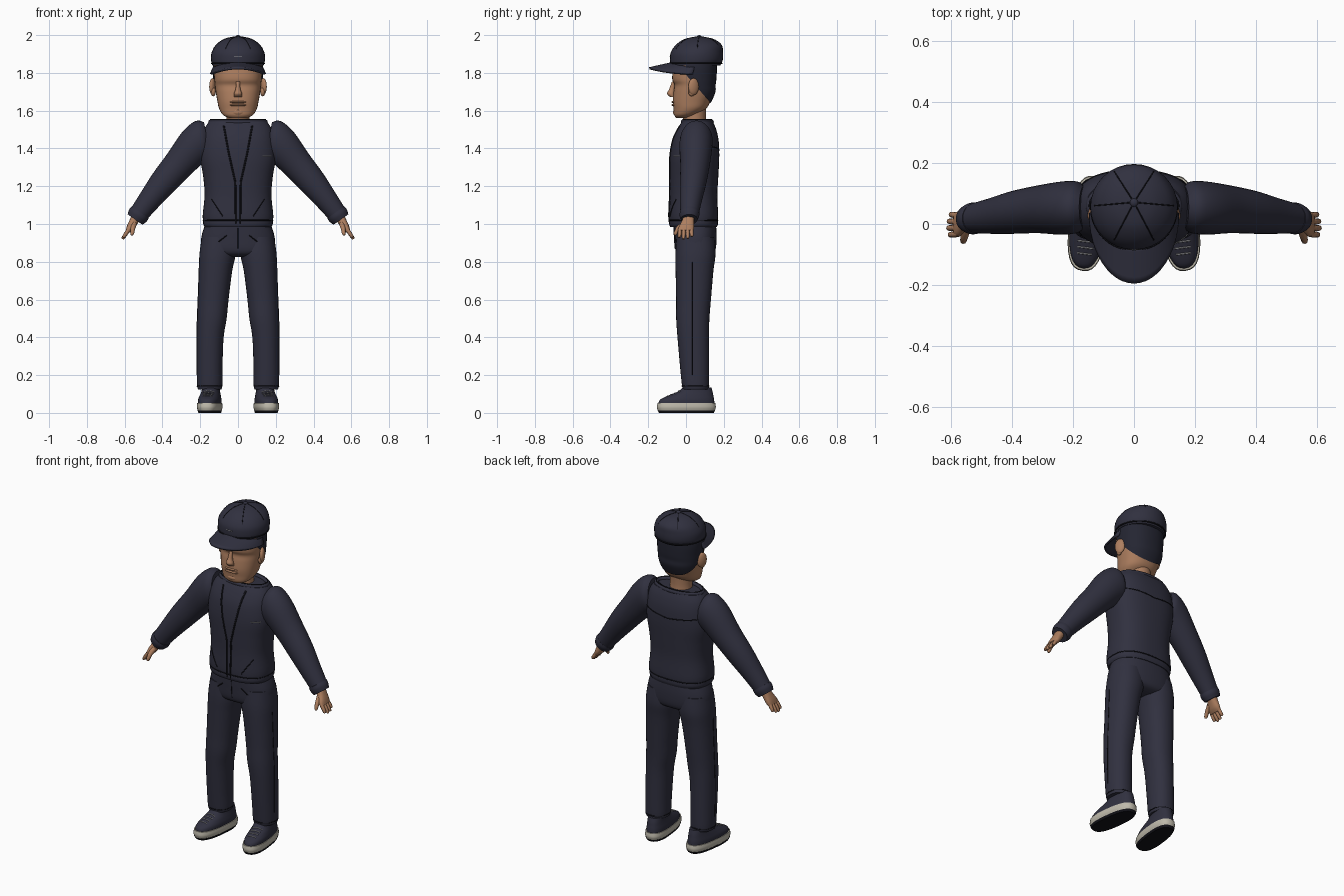
import bpy, bmesh, math
from math import sin, cos, pi, radians
from mathutils import Matrix, Vector
from mathutils.bvhtree import BVHTree

if "Cube" in bpy.data.objects:
    bpy.data.objects.remove(bpy.data.objects["Cube"])


def material(name, rgb):
    m = bpy.data.materials.new(name)
    m.use_nodes = True
    m.diffuse_color = (*rgb, 1)
    m.node_tree.nodes["Principled BSDF"].inputs["Base Color"].default_value = (*rgb, 1)
    return m


NAVY = material("navy cloth", (.03, .03, .05))
HAIR = material("dark hair", (.018, .019, .032))
TRIM = material("black trim", (.006, .006, .009))
SKIN = material("skin", (.42, .21, .115))
SOLE = material("off white rubber", (.52, .49, .41))
LACE = material("grey thread", (.25, .25, .26))
made = []


def finish(name, bm, mat):
    bmesh.ops.recalc_face_normals(bm, faces=bm.faces)
    me = bpy.data.meshes.new(name)
    bm.to_mesh(me)
    bm.free()
    me.materials.append(mat)
    ob = bpy.data.objects.new(name, me)
    bpy.context.collection.objects.link(ob)
    made.append(ob)
    return ob


def spline(rows, steps):
    """Smooth interpolation through the rows."""
    out = []
    for i in range(len(rows) - 1):
        p0, p1, p2 = rows[max(i - 1, 0)], rows[i], rows[i + 1]
        p3 = rows[min(i + 2, len(rows) - 1)]
        for k in range(steps):
            t = k / steps
            out.append([.5 * (2 * b + (c - a) * t + (2 * a - 5 * b + 4 * c - d) * t * t
                              + (3 * b - a - 3 * c + d) * t ** 3)
                        for a, b, c, d in zip(p0, p1, p2, p3)])
    return out + [list(rows[-1])]


def loft(name, rows, mat, s=1, power=2.0, sides=32, steps=5, clip=()):
    """Rows are centre x, y, z, radius x, radius y, tilt in degrees."""
    bm = bmesh.new()
    rings = []
    for x, y, z, a, b, tilt in spline([(*r, 0)[:6] for r in rows], steps):
        t, ring = radians(tilt), []
        for k in range(sides):
            c, d = cos(2 * pi * k / sides), sin(2 * pi * k / sides)
            u = a * math.copysign(abs(c) ** (2 / power), c)
            v = b * math.copysign(abs(d) ** (2 / power), d)
            ring.append(bm.verts.new((s * (x + u * cos(t)), y + v, z + u * sin(t))))
        rings.append(ring)
    for r, q in zip(rings, rings[1:]):
        for k in range(sides):
            j = (k + 1) % sides
            bm.faces.new((r[k], r[j], q[j], q[k]))
    bm.faces.new(rings[0])
    bm.faces.new(rings[-1])
    for co, no in clip:
        bmesh.ops.bisect_plane(bm, geom=bm.verts[:] + bm.edges[:] + bm.faces[:],
                               plane_co=co, plane_no=no, clear_inner=True)
    return finish(name, bm, mat)


def ball(name, loc, scale, mat, turn=0):
    bm = bmesh.new()
    bmesh.ops.create_uvsphere(bm, u_segments=20, v_segments=12, radius=1)
    bm.transform(Matrix.Translation(loc) @ Matrix.Rotation(turn, 4, 'Z')
                 @ Matrix.Diagonal((*scale, 1)))
    return finish(name, bm, mat)


def tube(name, pts, r, mat, cyclic=False, tips=None):
    cu = bpy.data.curves.new(name, 'CURVE')
    cu.dimensions = '3D'
    cu.bevel_depth, cu.bevel_resolution, cu.use_fill_caps = r, 2, True
    sp = cu.splines.new('POLY')
    sp.points.add(len(pts) - 1)
    for i, p in enumerate(pts):
        sp.points[i].co = (*p, 1)
        if tips:
            sp.points[i].radius = tips[i]
    sp.use_cyclic_u = cyclic
    cu.materials.append(mat)
    ob = bpy.data.objects.new(name, cu)
    bpy.context.collection.objects.link(ob)
    return ob


def seam(name, target, pts, aim, mat=TRIM, r=.003, n=8):
    """Lay a thin cord on a surface, found by casting along aim."""
    bm = bmesh.new()
    bm.from_mesh(target.data)
    tree, aim, hits = BVHTree.FromBMesh(bm), Vector(aim), []
    bm.free()
    for p, q in zip(pts, pts[1:]):
        for k in range(n + 1):
            o = Vector(p).lerp(Vector(q), k / n)
            hit = tree.ray_cast(o - aim, aim)[0]
            if hit:
                hits.append(hit)
    if len(hits) > 1:
        tube(name, hits, r, mat)


# Head, neck and hair
HEAD = [(0, -.022, 1.562, .05, .03), (0, -.005, 1.578, .08, .058), (0, .02, 1.61, .1, .086),
        (0, .03, 1.65, .109, .1), (0, .042, 1.70, .118, .108), (0, .045, 1.735, .122, .106),
        (0, .041, 1.768, .125, .114), (0, .045, 1.83, .127, .113), (0, .05, 1.9, .118, .108)]
loft("head", HEAD, SKIN, power=2.3)
loft("hair", [(x, y + .001, z, a + .006, b + .005) for x, y, z, a, b in HEAD], HAIR, power=2.3,
     clip=[((0, 0, 0), (0, 1, 0)), ((0, 0, 1.79), (0, .16, .14))])
loft("neck", [(0, .05, 1.48, .075, .07), (0, .045, 1.55, .062, .06),
              (0, .045, 1.66, .066, .066)], SKIN)
loft("nose", [(0, -.066, 1.755, .010, .008), (0, -.074, 1.715, .013, .015),
              (0, -.079, 1.69, .022, .021), (0, -.07, 1.672, .02, .014)], SKIN)
for part, z in (("upper_lip", 1.646), ("lower_lip", 1.63)):
    ball(part, (0, -.055, z), (.048, .022, .008), SKIN)
ball("chin", (0, -.045, 1.592), (.04, .024, .02), SKIN)

# Cap: crown, band, panel seams, button, brim
crown = loft("cap_crown", [(0, .05, 1.84, .136, .132), (0, .055, 1.87, .143, .14),
                           (0, .058, 1.91, .139, .138), (0, .068, 1.95, .114, .12),
                           (0, .07, 1.98, .068, .075), (0, .07, 1.992, .012, .012)], NAVY)
tube("cap_band_seam", [(.14 * cos(k * pi / 20), .052 + .137 * sin(k * pi / 20), 1.85)
                       for k in range(40)], .004, TRIM, True)
for k in range(6):
    a = k * pi / 3
    seam("cap_panel_seam", crown, [(.015 * cos(a), .07 + .015 * sin(a), 2),
                                   (.13 * cos(a), .06 + .13 * sin(a), 2)], (0, 0, -1), r=.002)
ball("cap_button", (0, .07, 1.99), (.014, .014, .01), NAVY)
bm = bmesh.new()
grid = []
for i in range(25):
    a, row = pi + pi * i / 24, []
    for j in range(7):
        t = j / 6
        x = (.128 + .015 * t) * cos(a)
        y = .045 - .01 * t + (.115 + .114 * t) * sin(a)
        row.append(bm.verts.new((x, y, 1.852 - 1.5 * x * x - .028 * t)))
    grid.append(row)
for r, q in zip(grid, grid[1:]):
    for j in range(6):
        bm.faces.new((r[j], r[j + 1], q[j + 1], q[j]))
brim = finish("cap_brim", bm, NAVY)
mod = brim.modifiers.new("thickness", 'SOLIDIFY')
mod.thickness, mod.offset = .012, 0
seam("cap_eyelet_bar", crown, [(-.02, 0, 1.885), (.02, 0, 1.885)], (0, -1, 0) and (0, 1, 0),
     LACE, .002)

# Jacket
jacket = loft("jacket_body", [(0, .04, .995, .178, .124), (0, .04, 1.04, .187, .13),
                              (0, .04, 1.15, .177, .126), (0, .042, 1.25, .184, .129),
                              (0, .045, 1.35, .2, .131), (0, .05, 1.44, .194, .123),
                              (0, .056, 1.50, .18, .104), (0, .06, 1.54, .155, .083)],
              NAVY, power=2.5, sides=48)
loft("jacket_hem", [(0, .04, .985, .177, .124), (0, .04, 1.0, .184, .129),
                    (0, .04, 1.02, .184, .129)], NAVY, power=2.5)
ring = [(cos(k * pi / 24), sin(k * pi / 24)) for k in range(48)]
tube("collar", [(.145 * c, .06 + .075 * d, 1.54) for c, d in ring], .013, NAVY, True)
tube("collar_edge", [(.146 * c, .06 + .077 * d, 1.552) for c, d in ring], .003, TRIM, True)
tube("hem_seam", [(.184 * math.copysign(abs(c) ** .8, c),
                   .04 + .129 * math.copysign(abs(d) ** .8, d), 1.02) for c, d in ring],
     .003, TRIM, True)
FRONT, BACK = (0, 1, 0), (0, -1, 0)
seam("back_yoke_seam", jacket, [(-.17, 0, 1.41), (0, 0, 1.39), (.17, 0, 1.41)], BACK)
seam("chest_tag", jacket, [(.13, 0, 1.36), (.175, 0, 1.36)], FRONT, LACE, .003)

# Trouser top
hips = loft("trouser_hips", [(0, .05, .825, .12, .06), (0, .05, .85, .187, .102),
                             (0, .05, .93, .194, .112), (0, .045, 1.02, .165, .112)],
            NAVY, power=2.4)
seam("fly_seam", hips, [(0, 0, .98), (0, 0, .87)], FRONT, r=.002)

for side, s in (("left", 1), ("right", -1)):
    # Jacket front
    zipper = [(s * .075, 0, 1.52), (s * .05, 0, 1.38), (s * .014, 0, 1.22), (s * .012, 0, 1.0)]
    seam(side + "_zip_edge", jacket, zipper, FRONT, r=.005)
    seam(side + "_jacket_pocket", jacket, [(s * .14, 0, 1.13), (s * .08, 0, 1.04)], FRONT)

    # Ear
    ball(side + "_ear", (s * .134, .04, 1.727), (.015, .03, .045), SKIN, s * radians(25))
    ball(side + "_ear_lobe", (s * .131, .03, 1.70), (.013, .018, .024), SKIN)

    # Sleeve and cuff
    loft(side + "_sleeve", [(.165, .055, 1.455, .085, .068, 80), (.19, .055, 1.447, .104, .085, 70),
                            (.24, .052, 1.405, .099, .087, 57), (.315, .048, 1.315, .083, .078, 47),
                            (.395, .038, 1.22, .073, .07, 40), (.47, .026, 1.125, .06, .058, 37),
                            (.535, .018, 1.04, .05, .047, 35)], NAVY, s)
    loft(side + "_cuff", [(.518, .019, 1.062, .055, .051, 35), (.53, .018, 1.045, .056, .052, 35),
                          (.545, .017, 1.024, .048, .044, 35)], NAVY, s)
    # Hand
    loft(side + "_palm", [(.535, .016, 1.045, .026, .028, 35), (.553, .01, 1.012, .023, .033, 35),
                          (.57, .002, .982, .02, .041, 35), (.583, -.002, .962, .013, .04, 35)],
         SKIN, s, power=2.4)
    for i, reach in enumerate((.9, 1.05, 1, .8)):
        y = -.032 + .02 * i
        tube(side + "_finger", [(s * (.576 + .034 * t * reach), y * (1 + .12 * t),
                                 .975 - .052 * t * reach) for t in (0, .5, .9, 1)],
             .0105, SKIN, tips=(1, 1, .85, .5))
    tube(side + "_thumb", [(s * .55, -.012, 1.0), (s * .557, -.042, .975),
                           (s * .56, -.056, .95), (s * .562, -.059, .941)],
         .013, SKIN, tips=(1.2, 1, .8, .45))

    # Trouser leg
    leg = loft(side + "_trouser_leg",
               [(.1, .05, .93, .092, .1), (.108, .05, .84, .096, .106),
                (.119, .045, .75, .088, .1), (.131, .04, .6, .081, .092),
                (.138, .036, .5, .078, .088), (.147, .038, .4, .071, .083),
                (.15, .045, .25, .068, .077), (.15, .05, .15, .067, .072),
                (.15, .05, .125, .062, .067)], NAVY, s, power=2.2)
    seam(side + "_leg_side_seam", leg, [(s * .2, .035, .8), (s * .2, .035, .2)], (-s, 0, 0),
         r=.002, n=20)
    seam(side + "_trouser_pocket", hips, [(s * .06, 0, .94), (s * .11, 0, .9),
                                          (s * .17, 0, .885)], FRONT)
    tube(side + "_leg_hem", [(s * .15 + .066 * c, .05 + .071 * d, .142) for c, d in ring],
         .003, TRIM, True)

    # Shoe, turned slightly outwards
    place = Matrix.Translation((s * .15, 0, 0)) @ Matrix.Rotation(s * radians(7), 4, 'Z')
    upper = loft(side + "_shoe_upper",
                 [(0, .002, .045, .058, .15), (0, .006, .07, .058, .144),
                  (0, .026, .092, .053, .12), (0, .048, .112, .048, .094),
                  (0, .06, .135, .045, .075)], NAVY, power=2.4)
    sole = loft(side + "_shoe_sole", [(0, .002, .012, .058, .152), (0, .002, .03, .063, .157),
                                      (0, .002, .052, .061, .154)], SOLE, power=2.6)
    tread = loft(side + "_shoe_tread", [(0, .002, 0, .055, .146), (0, .002, .013, .06, .154)],
                 TRIM, power=2.6)
    for ob in (upper, sole, tread):
        ob.data.transform(place)
    for i in range(4):
        y, w = -.098 + .02 * i, .024 + .002 * i
        seam(side + "_lace", upper, [place @ Vector((-w, y, .3)), place @ Vector((w, y, .3))],
             (0, 0, -1), LACE, .003)

# Smooth shading with sharp rims
bpy.ops.object.select_all(action='DESELECT')
for ob in made:
    ob.select_set(True)
bpy.context.view_layer.objects.active = made[0]
bpy.ops.object.shade_smooth_by_angle(angle=radians(40))
